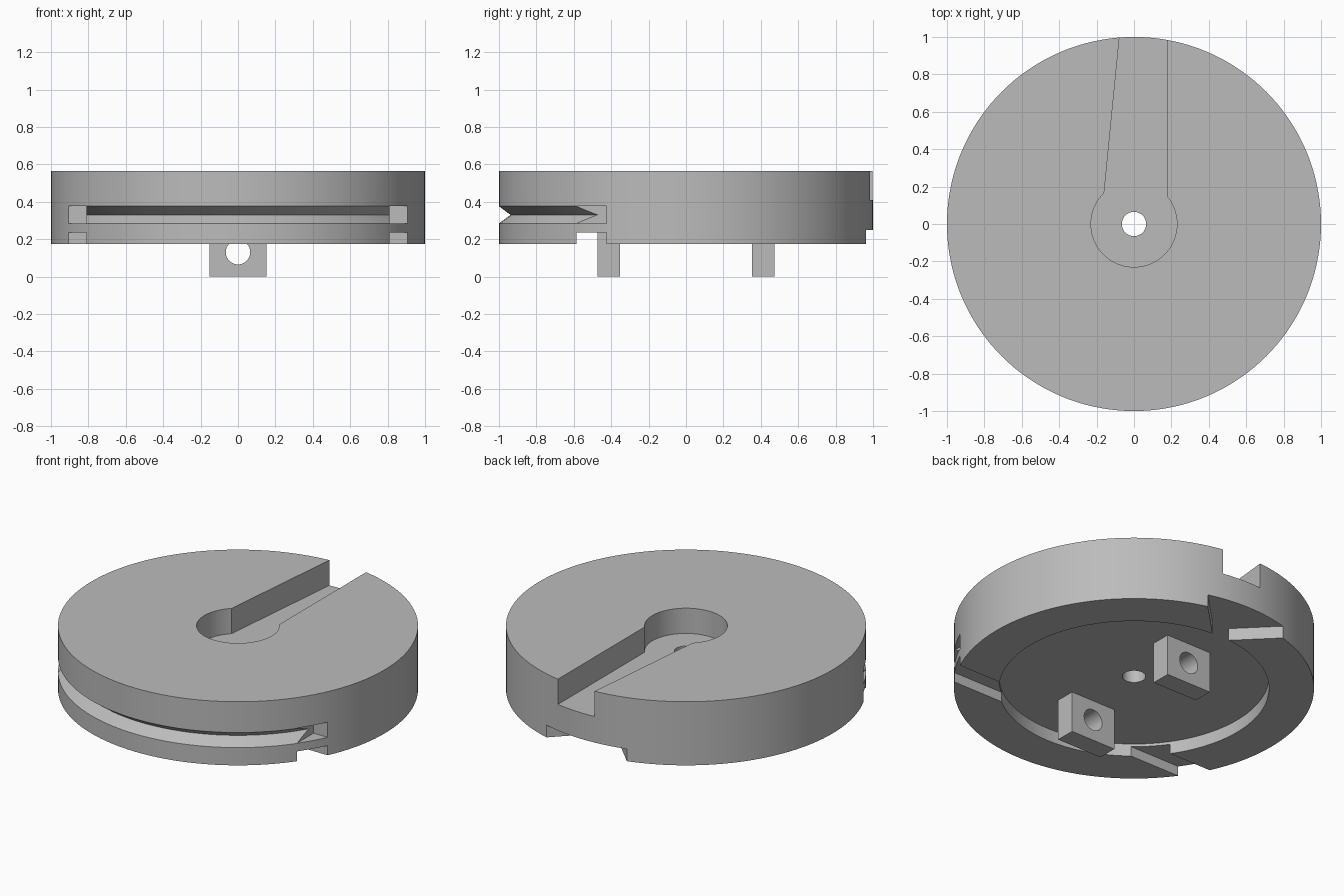
import bpy, bmesh
from math import sin, cos, pi, radians

cube = bpy.data.objects.get("Cube")
if cube:
    bpy.data.objects.remove(cube, do_unlink=True)

grey = bpy.data.materials.new("plain_grey")
grey.use_nodes = True
grey.diffuse_color = (0.5, 0.5, 0.5, 1)
grey.node_tree.nodes["Principled BSDF"].inputs["Base Color"].default_value = (0.5, 0.5, 0.5, 1)


def make(name, bm):
    bmesh.ops.recalc_face_normals(bm, faces=bm.faces)
    mesh = bpy.data.meshes.new(name)
    bm.to_mesh(mesh)
    bm.free()
    obj = bpy.data.objects.new(name, mesh)
    bpy.context.collection.objects.link(obj)
    mesh.materials.append(grey)
    return obj


def revolve(name, profile, steps=144):
    """Closed (radius, z) profile turned around the z axis."""
    bm = bmesh.new()
    rings = []
    for i in range(steps):
        a = 2 * pi * i / steps
        rings.append([bm.verts.new((r * cos(a), r * sin(a), z)) for r, z in profile])
    n = len(profile)
    for i in range(steps):
        p, q = rings[i], rings[(i + 1) % steps]
        for j in range(n):
            k = (j + 1) % n
            bm.faces.new((p[j], q[j], q[k], p[k]))
    return make(name, bm)


def prism(name, outline, z0, z1):
    bm = bmesh.new()
    face = bm.faces.new([bm.verts.new((x, y, z0)) for x, y in outline])
    top = bmesh.ops.extrude_face_region(bm, geom=[face])["geom"]
    bmesh.ops.translate(bm, vec=(0, 0, z1 - z0),
                        verts=[v for v in top if isinstance(v, bmesh.types.BMVert)])
    return make(name, bm)


def box(name, x0, x1, y0, y1, z0, z1):
    return prism(name, [(x0, y0), (x1, y0), (x1, y1), (x0, y1)], z0, z1)


def boolean(target, cutter, operation="DIFFERENCE"):
    mod = target.modifiers.new("cut", "BOOLEAN")
    mod.operation = operation
    mod.solver = "EXACT"
    mod.object = cutter
    bpy.ops.object.select_all(action="DESELECT")
    bpy.context.view_layer.objects.active = target
    target.select_set(True)
    bpy.ops.object.modifier_apply(modifier=mod.name)
    bpy.data.objects.remove(cutter, do_unlink=True)


def smooth(obj):
    bpy.ops.object.select_all(action="DESELECT")
    bpy.context.view_layer.objects.active = obj
    obj.select_set(True)
    bpy.ops.object.shade_smooth_by_angle(angle=radians(25))


# Disc with centre hole and round recess underneath
BOTTOM, TOP, FLOOR = 0.175, 0.565, 0.252
disc = revolve("disc_body", [(0.065, FLOOR), (0.75, FLOOR), (0.75, BOTTOM),
                             (1, BOTTOM), (1, TOP), (0.065, TOP)])

# Keyhole slot in the top, open at the back
arc = [radians(134 + (399 - 134) * i / 48) for i in range(49)]
keyhole = [(0.23 * cos(a), 0.23 * sin(a)) for a in arc] + [(0.18, 1.1), (-0.068, 1.1)]
boolean(disc, prism("keyhole_cutter", keyhole, 0.41, 0.7))

# Flared notch under the back rim
flare = [(-0.36, 1.05), (-0.01, 0.7), (0.01, 0.7), (0.36, 1.05)]
boolean(disc, prism("flare_cutter", flare, 0.1, 0.25))

# V groove around the front of the rim
groove = revolve("groove_cutter", [(0.938, 0.33), (1.062, 0.422), (1.062, 0.238)])
boolean(groove, box("groove_limit", -0.813, 0.813, -1.3, -0.4, 0.1, 0.6), "INTERSECT")
boolean(disc, groove)

# Side pockets at the groove ends and cross slots beneath them
for side in (-1, 1):
    x0, x1 = sorted((side * 0.81, side * 1.2))
    boolean(disc, box("pocket_cutter", x0, x1, -0.585, -0.425, 0.285, 0.378))
    x0, x1 = sorted((side * 0.4, side * 1.2))
    boolean(disc, box("slot_cutter", x0, x1, -0.585, -0.425, 0.1, 0.235))
smooth(disc)

# Two drilled lugs under the disc
for name, y in (("front_lug", -0.413), ("back_lug", 0.413)):
    lug = box(name, -0.153, 0.153, y - 0.06, y + 0.06, 0, FLOOR + 0.005)
    bpy.ops.mesh.primitive_cylinder_add(vertices=48, radius=0.065, depth=0.4,
                                        location=(0, y, 0.13), rotation=(pi / 2, 0, 0))
    boolean(lug, bpy.context.object)
    smooth(lug)
